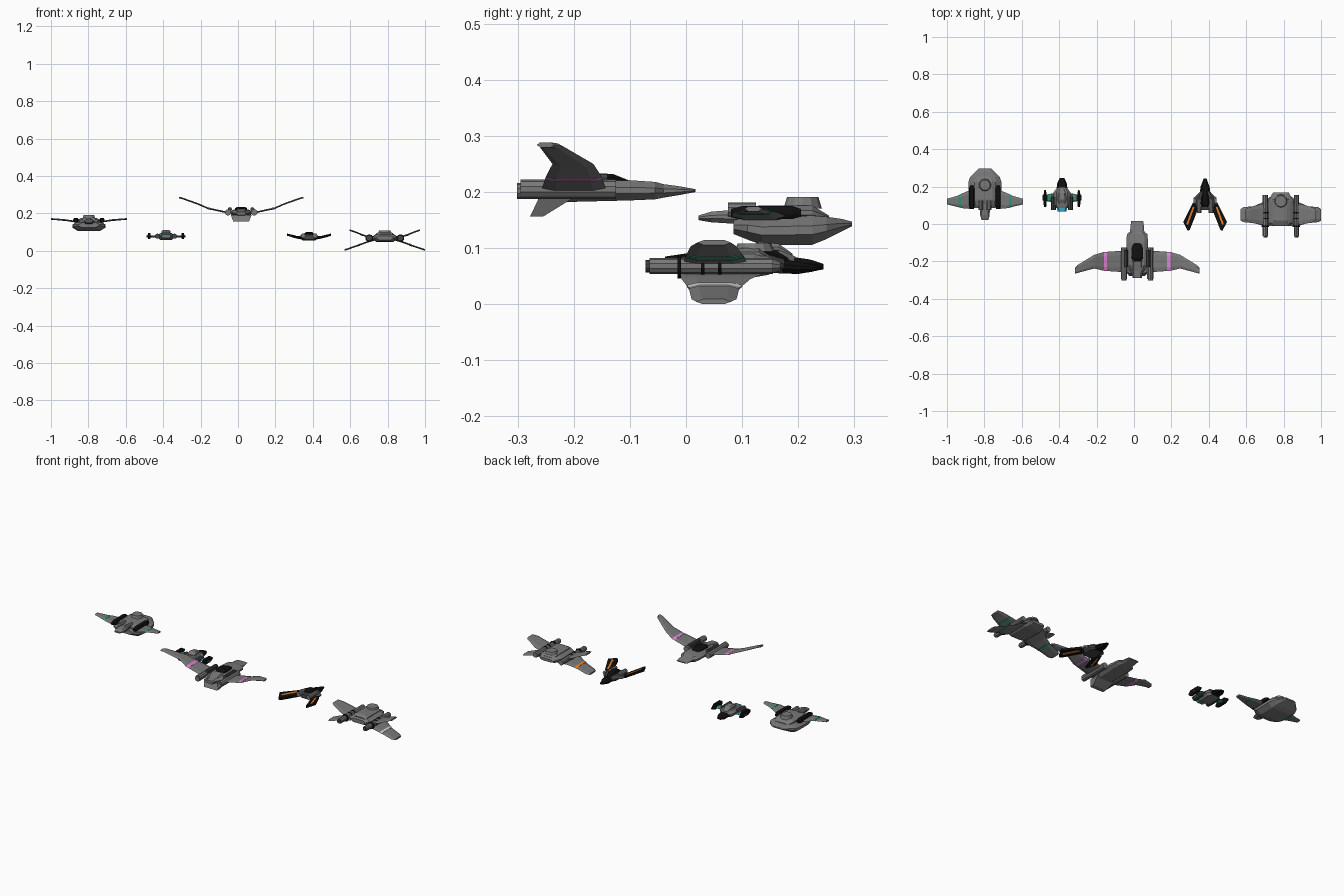
import bpy, bmesh, math
from mathutils import Vector, Matrix


def mat(name, c):
    m = bpy.data.materials.new(name)
    m.diffuse_color = (*c, 1)
    return m


GREY = mat("hull_grey", (0.19, 0.19, 0.19))
BLACK = mat("black", (0.005, 0.005, 0.005))
DARK = mat("dark_grey", (0.06, 0.06, 0.06))
PINK = mat("pink", (0.75, 0.22, 0.68))
GREEN = mat("green", (0.03, 0.28, 0.19))
ORANGE = mat("orange", (0.85, 0.22, 0.02))
WHITE = mat("white", (0.8, 0.8, 0.8))
CYAN = mat("cyan", (0.05, 0.5, 0.7))


def finish(name, bm, m=None):
    bmesh.ops.recalc_face_normals(bm, faces=bm.faces)
    me = bpy.data.meshes.new(name)
    bm.to_mesh(me)
    bm.free()
    me.materials.append(m or GREY)
    ob = bpy.data.objects.new(name, me)
    bpy.context.collection.objects.link(ob)
    return ob


def skin(name, rings, m=None):
    """Flat-sided skin through closed rings, capped at both ends."""
    bm = bmesh.new()
    vs = [[bm.verts.new(p) for p in r] for r in rings]
    n = len(rings[0])
    for a, b in zip(vs, vs[1:]):
        for i in range(n):
            j = (i + 1) % n
            bm.faces.new((a[i], a[j], b[j], b[i]))
    bm.faces.new(vs[0])
    bm.faces.new(vs[-1])
    return finish(name, bm, m)


def hull(name, cx, secs, m=None):
    """Eight-sided body along y; secs = (y, half width, z low, z high)."""
    rings = []
    for y, w, a, b in secs:
        h, k = b - a, w * 0.68
        rings.append([(cx + x, y, z) for x, z in (
            (-k, a), (k, a), (w, a + h * .35), (w, a + h * .65),
            (k, b), (-k, b), (-w, a + h * .65), (-w, a + h * .35))])
    return skin(name, rings, m)


def wing(name, cx, s, st, t=0.009, m=None):
    """Wing along x; st = (x, leading y, trailing y, z), s = side."""
    rings = []
    for x, l, r, z in st:
        c = l - r
        rings.append([(cx + s * x, y, z + d) for y, d in (
            (l, 0), (l - .2 * c, t / 2), (r + .2 * c, t / 2),
            (r, 0), (r + .2 * c, -t / 2), (l - .2 * c, -t / 2))])
    return skin(name, rings, m)


def stripe(name, cx, s, a, b, f0, f1, m, t=0.011, dz=0):
    """Coloured band between two wing stations."""
    mix = lambda f: tuple(p + (q - p) * f + d for p, q, d in zip(a, b, (0, 0, 0, dz)))
    return wing(name, cx, s, [mix(f0), mix(f1)], t, m)


def plate(name, pts, t, m=None):
    d = Vector((0, 0, t / 2))
    return skin(name, [[Vector(p) - d for p in pts], [Vector(p) + d for p in pts]], m)


def cyl(name, c, r, h, axis='Y', m=None, n=10, r2=None):
    bm = bmesh.new()
    bmesh.ops.create_cone(bm, cap_ends=True, segments=n, radius1=r,
                          radius2=r if r2 is None else r2, depth=h)
    if axis == 'Y':
        bmesh.ops.rotate(bm, verts=bm.verts, matrix=Matrix.Rotation(-math.pi / 2, 3, 'X'))
    bmesh.ops.translate(bm, verts=bm.verts, vec=c)
    return finish(name, bm, m)


# Ship A: round-bodied transport with short wings
X = -.797
hull("transport_hull", X, [(.085, .055, .125, .15), (.11, .085, .115, .155), (.135, .088, .106, .155),
     (.225, .088, .106, .158), (.25, .08, .116, .156), (.278, .052, .13, .152), (.296, .034, .139, .147)])
hull("transport_deck", X, [(.10, .05, .15, .168), (.13, .058, .15, .176), (.225, .058, .15, .176), (.255, .04, .15, .158)])
cyl("transport_turret", (X, .208, .181), .034, .02, 'Z', n=12, r2=.028)
hull("transport_tail", X, [(.022, .018, .15, .158), (.045, .025, .146, .165), (.11, .028, .142, .17)])
WA = [(.07, .185, .08, .155), (.125, .162, .085, .164), (.15, .15, .092, .166), (.203, .135, .105, .17)]
for s in (-1, 1):
    wing("transport_wing", X, s, WA)
    stripe("transport_wing_stripe", X, s, WA[1], WA[2], .1, .7, GREEN)
    hull("transport_engine", X + s * .07, [(.08, .01, .155, .17), (.1, .014, .152, .175), (.19, .014, .152, .175),
         (.205, .008, .156, .17)], BLACK)
    cyl("transport_exhaust", (X + s * .022, .1, .168), .013, .05)

# Ship B: small scout with upright side pods
X = -.385
hull("scout_body", X, [(.085, .03, .068, .09), (.105, .045, .058, .095), (.17, .045, .058, .095), (.195, .025, .06, .085)])
hull("scout_nose", X, [(.185, .03, .06, .085), (.22, .025, .058, .08), (.245, .012, .062, .072)], BLACK)
hull("scout_canopy", X, [(.11, .018, .09, .1), (.13, .024, .09, .111), (.165, .02, .09, .108), (.19, .01, .085, .09)])
hull("scout_exhaust_glow", X, [(.07, .024, .07, .085), (.09, .028, .068, .09)], CYAN)
hull("scout_exhaust_cap", X, [(.066, .025, .069, .086), (.07, .025, .069, .086)])
for s in (-1, 1):
    wing("scout_wing", X, s, [(.035, .165, .115, .076), (.104, .155, .125, .076)], .009, DARK)
    wing("scout_wing_stripe", X, s, [(.058, .162, .118, .076), (.075, .16, .12, .076)], .011, GREEN)
    hull("scout_side_pod", X + s * .09, [(.09, .005, .072, .086), (.105, .008, .064, .096),
         (.16, .008, .064, .096), (.183, .004, .072, .082)], BLACK)
    cyl("scout_engine", (X + s * .045, .11, .078), .014, .07, m=DARK)

# Ship C: long-winged fighter
X = .017
hull("fighter_hull", X, [(-.26, .03, .188, .21), (-.22, .055, .182, .218), (-.1, .058, .185, .221), (-.055, .055, .187, .218),
     (-.04, .038, .19, .214), (-.01, .036, .195, .21), (.017, .032, .2, .205)])
hull("fighter_canopy", X, [(-.2, .018, .215, .226), (-.18, .032, .215, .234), (-.13, .03, .215, .232), (-.1, .018, .215, .22)], BLACK)
hull("fighter_tail", X, [(-.29, .025, .19, .208), (-.25, .03, .187, .213), (-.19, .03, .187, .226)])
WC = [(.04, -.14, -.26, .197), (.178, -.15, -.25, .227), (.23, -.165, -.238, .25),
      (.32, -.22, -.262, .282), (.333, -.235, -.266, .284)]
for s in (-1, 1):
    wing("fighter_wing", X, s, WC)
    stripe("fighter_wing_stripe", X, s, WC[0], WC[1], .87, 1, PINK)
    cyl("fighter_engine", (X + s * .07, -.21, .205), .017, .17)
    cyl("fighter_nozzle", (X + s * .07, -.295, .202), .014, .012)
    cyl("fighter_upper_engine", (X + s * .06, -.185, .222), .011, .09, m=DARK)
# swept keel below the hull
skin("fighter_keel", [[(X - w, a, z), (X + w, a, z), (X + w, b, z), (X - w, b, z)]
     for w, a, b, z in ((.055, -.2, -.262, .19), (.042, -.255, -.278, .156))])

# Ship D: black interceptor with swept-back wings
X = .38
hull("interceptor_body", X, [(.075, .03, .06, .085), (.095, .05, .056, .09), (.15, .048, .056, .088), (.175, .026, .056, .08)], DARK)
hull("interceptor_nose", X, [(.165, .028, .055, .08), (.2, .024, .054, .076), (.225, .014, .058, .07), (.243, .008, .062, .067)], BLACK)
hull("interceptor_canopy", X, [(.09, .015, .08, .094), (.11, .024, .08, .1), (.145, .02, .08, .098), (.18, .01, .074, .08)], BLACK)
for s in (-1, 1):
    P = lambda pts: [(X + s * x, y, z) for x, y, z in pts]
    plate("interceptor_wing", P([(.03, .1, .064), (.065, .115, .072), (.117, .01, .086),
          (.092, -.037, .079), (.082, -.032, .076)]), .012, BLACK)
    plate("interceptor_wing_stripe", P([(.057, .09, .07), (.066, .092, .0725), (.1, .0, .0812), (.091, -.005, .0788)]), .014, ORANGE)
    cyl("interceptor_engine", (X + s * .032, .095, .08), .013, .07, m=GREY)
    wing("interceptor_fore_wing", X, s, [(.03, .165, .11, .07), (.062, .14, .105, .074)], .01, GREY)

# Ship E: cross-winged gunship
X = .785
hull("gunship_hull", X, [(-.012, .045, .058, .08), (.005, .066, .05, .088), (.12, .068, .048, .09), (.145, .055, .052, .085),
     (.168, .042, .06, .075)])
hull("gunship_deck", X, [(.0, .035, .08, .09), (.02, .045, .08, .1), (.13, .045, .08, .1), (.155, .03, .075, .082)])
cyl("gunship_turret", (X, .122, .101), .036, .014, 'Z', n=12, r2=.03)
UP = [(.05, .11, -.005, .062), (.115, .105, -.002, .083), (.165, .09, .008, .103), (.188, .08, .02, .11)]
LOW = [(.05, .15, -.012, .06), (.1, .115, -.008, .045), (.145, .095, .005, .028), (.2, .09, .01, .009), (.215, .08, .018, .0045)]
for s in (-1, 1):
    wing("gunship_upper_wing", X, s, UP)
    stripe("gunship_upper_underside_stripe", X, s, UP[1], UP[2], .05, .3, GREEN, .009, -.0015)
    wing("gunship_lower_wing", X, s, LOW)
    stripe("gunship_lower_stripe", X, s, LOW[1], LOW[2], .72, 1, WHITE if s > 0 else ORANGE, .009, .0015)
    stripe("gunship_lower_underside_stripe", X, s, LOW[1], LOW[2], .72, 1, GREEN, .009, -.0015)
    cyl("gunship_engine", (X + s * .083, .045, .068), .0145, .22)
    cyl("gunship_nozzle", (X + s * .083, -.067, .068), .011, .01, m=DARK)
    cyl("gunship_engine_ring", (X + s * .083, -.012, .067), .021, .006, m=BLACK)
    for y in (.03, .06):
        cyl("gunship_engine_band", (X + s * .083, y, .068), .017, .006, m=BLACK)
